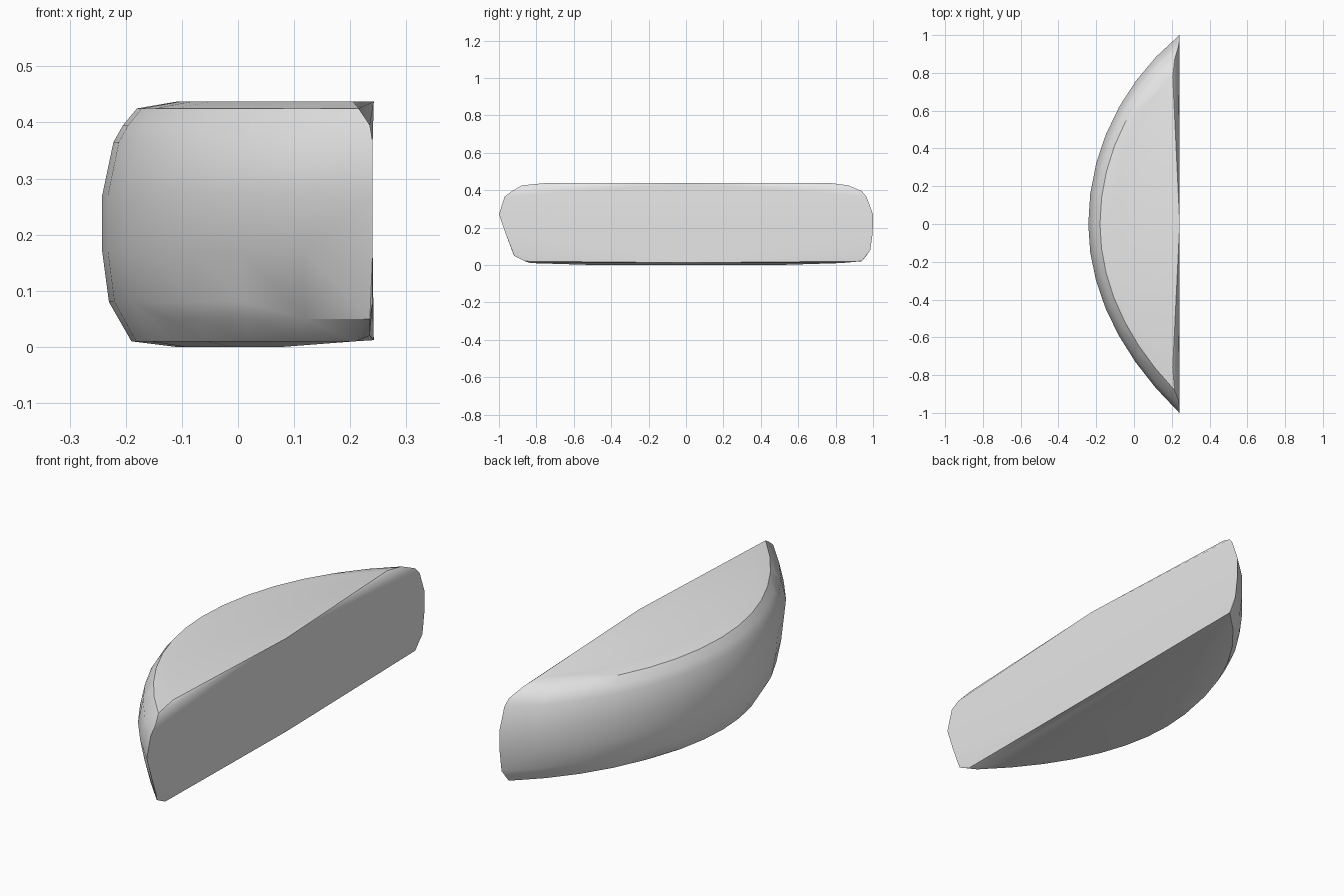
import bpy, bmesh, math

if "Cube" in bpy.data.objects:
    bpy.data.objects.remove(bpy.data.objects["Cube"], do_unlink=True)

grey = bpy.data.materials.new("plain_grey")
grey.use_nodes = True
colour = (0.8, 0.8, 0.8, 1)
grey.diffuse_color = colour
grey.node_tree.nodes["Principled BSDF"].inputs["Base Color"].default_value = colour

# Horizontal slices: height, back of the curve, front end, rear end, x of the ends
SLICES = [
    (0.0, -0.11, -0.5, 0.5, 0.08),
    (0.01, -0.19, -0.83, 0.83, 0.21),
    (0.02, -0.195, -0.86, 0.94, 0.235),
    (0.05, -0.21, -0.92, 0.965, 0.235),
    (0.08, -0.23, -0.93, 0.985, 0.24),
    (0.17, -0.242, -0.965, 0.998, 0.24),
    (0.27, -0.242, -1.0, 1.0, 0.24),
    (0.365, -0.222, -0.97, 0.965, 0.24),
    (0.395, -0.205, -0.93, 0.94, 0.235),
    (0.425, -0.18, -0.88, 0.87, 0.215),
    (0.437, -0.11, -0.76, 0.78, 0.205),
]
STEPS = 7


def half_arc(z, back, end_y, end_x, bend):
    """Points from the middle of the curved side out to one pointed end."""
    for i in range(STEPS + 1):
        a = bend * i / STEPS
        y = end_y * math.sin(a) / math.sin(bend)
        x = back + (end_x - back) * (1 - math.cos(a)) / (1 - math.cos(bend))
        yield (x, y, z)


# Half-moon slab: wrap the slices in one convex skin
bm = bmesh.new()
for z, back, front_y, rear_y, end_x in SLICES:
    for p in half_arc(z, back, front_y, end_x, 0.5):
        bm.verts.new(p)
    for p in half_arc(z, back, rear_y, end_x, 0.85):
        bm.verts.new(p)
# Middle of the long flat side, at its lower and upper edges
for z in (0.012, 0.437):
    bm.verts.new((0.242, 0, z))

bmesh.ops.remove_doubles(bm, verts=bm.verts, dist=0.001)
hull = bmesh.ops.convex_hull(bm, input=bm.verts, use_existing_faces=False)
spare = {v for v in hull["geom_interior"] + hull["geom_unused"]
         if isinstance(v, bmesh.types.BMVert)}
bmesh.ops.delete(bm, geom=list(spare), context="VERTS")
bmesh.ops.dissolve_limit(bm, angle_limit=math.radians(1),
                         verts=bm.verts, edges=bm.edges)
bmesh.ops.recalc_face_normals(bm, faces=bm.faces)

mesh = bpy.data.meshes.new("half_moon_slab")
bm.to_mesh(mesh)
bm.free()
mesh.materials.append(grey)
slab = bpy.data.objects.new("half_moon_slab", mesh)
bpy.context.collection.objects.link(slab)

# Soft curved side, crisp rim around the flat faces
bpy.ops.object.select_all(action="DESELECT")
slab.select_set(True)
bpy.context.view_layer.objects.active = slab
bpy.ops.object.shade_smooth_by_angle(angle=math.radians(30))
